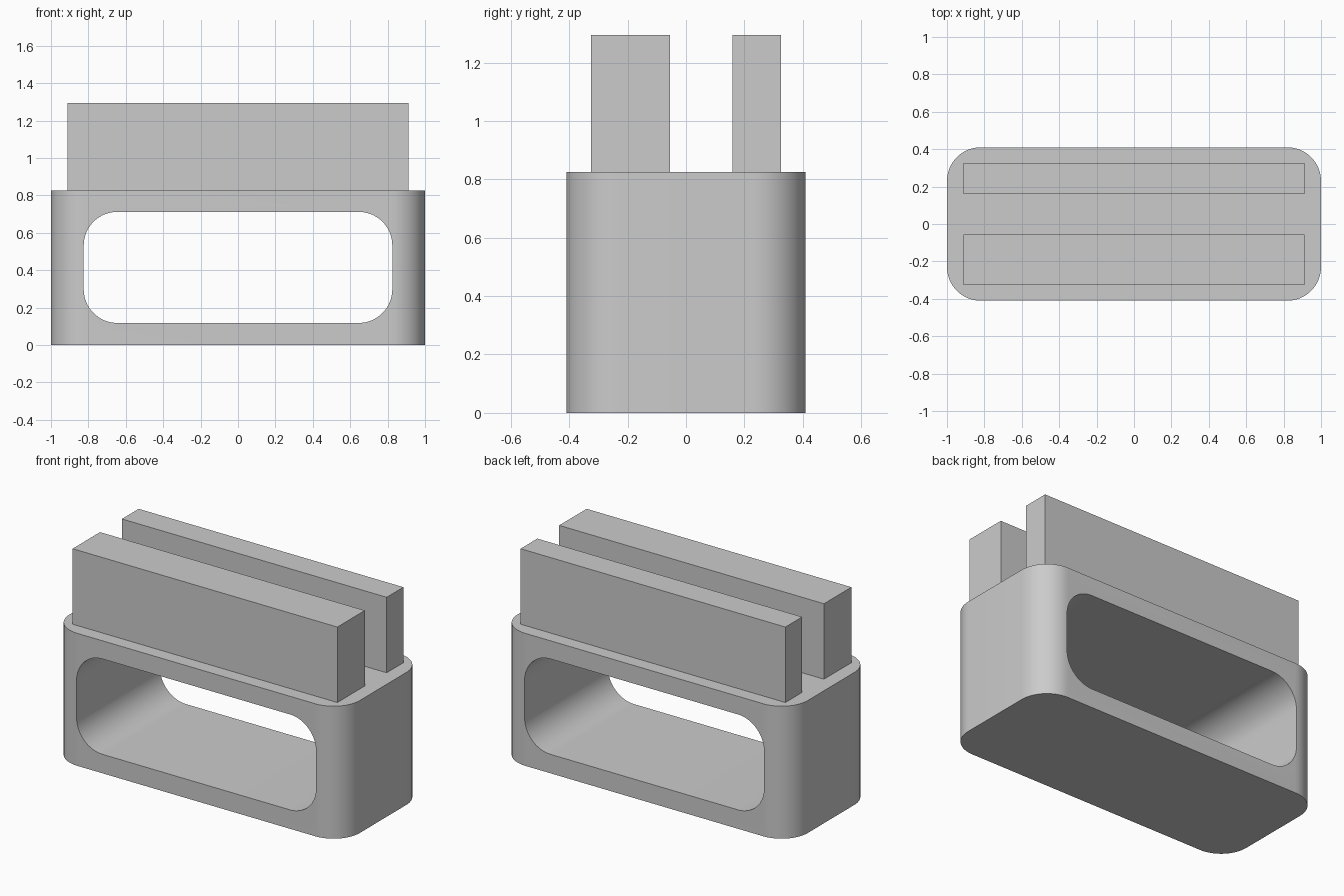
import bpy
import math
from mathutils import Matrix

default_cube = bpy.data.objects.get("Cube")
if default_cube:
    bpy.data.objects.remove(default_cube, do_unlink=True)

grey = bpy.data.materials.new("plain grey")
grey.use_nodes = True
grey.diffuse_color = (0.6, 0.6, 0.6, 1)
grey.node_tree.nodes["Principled BSDF"].inputs["Base Color"].default_value = grey.diffuse_color

RADIUS = 0.18
BODY_TOP = 0.825
STEPS = 16


def add_object(name, verts, faces):
    mesh = bpy.data.meshes.new(name)
    mesh.from_pydata(verts, [], faces)
    mesh.materials.append(grey)
    obj = bpy.data.objects.new(name, mesh)
    bpy.context.collection.objects.link(obj)
    return obj


def rounded_prism(name, half_w, half_h, low, high):
    """Rounded rectangle in the XY plane, extruded along z."""
    outline = []
    for i, (sx, sy) in enumerate([(1, 1), (-1, 1), (-1, -1), (1, -1)]):
        for k in range(STEPS + 1):
            a = math.pi / 2 * (i + k / STEPS)
            outline.append((sx * (half_w - RADIUS) + RADIUS * math.cos(a),
                            sy * (half_h - RADIUS) + RADIUS * math.sin(a)))
    n = len(outline)
    verts = [(x, y, z) for z in (low, high) for x, y in outline]
    faces = [list(range(n))[::-1], list(range(n, 2 * n))]
    faces += [(i, (i + 1) % n, n + (i + 1) % n, n + i) for i in range(n)]
    return add_object(name, verts, faces)


def bar(name, y_min, y_max):
    """Upright block standing on the body."""
    verts = [(x, y, z) for x in (-0.912, 0.912) for y in (y_min, y_max) for z in (BODY_TOP, 1.295)]
    faces = [(0, 1, 3, 2), (4, 6, 7, 5), (0, 4, 5, 1), (2, 3, 7, 6), (0, 2, 6, 4), (1, 5, 7, 3)]
    return add_object(name, verts, faces)


# Body with a rounded slot running front to back
body = rounded_prism("body", 1.0, 0.41, 0, BODY_TOP)
cutter = rounded_prism("slot_cutter", 0.825, 0.297, -0.6, 0.6)
cutter.data.transform(Matrix.Translation((0, 0, 0.415)) @ Matrix.Rotation(math.pi / 2, 4, "X"))
cutter.hide_render = True
cutter.hide_viewport = True

slot = body.modifiers.new("slot", "BOOLEAN")
slot.operation = "DIFFERENCE"
slot.solver = "EXACT"
slot.object = cutter

# Bake the slot so the shading is worked out on the final faces
bpy.context.view_layer.update()
baked = bpy.data.meshes.new_from_object(body.evaluated_get(bpy.context.evaluated_depsgraph_get()))
body.modifiers.clear()
body.data = baked
bpy.data.objects.remove(cutter, do_unlink=True)

bpy.ops.object.select_all(action="DESELECT")
body.select_set(True)
bpy.context.view_layer.objects.active = body
bpy.ops.object.shade_smooth_by_angle(angle=math.radians(30))

# Thick front bar and thinner back bar
bar("front_bar", -0.325, -0.055)
bar("back_bar", 0.16, 0.325)
